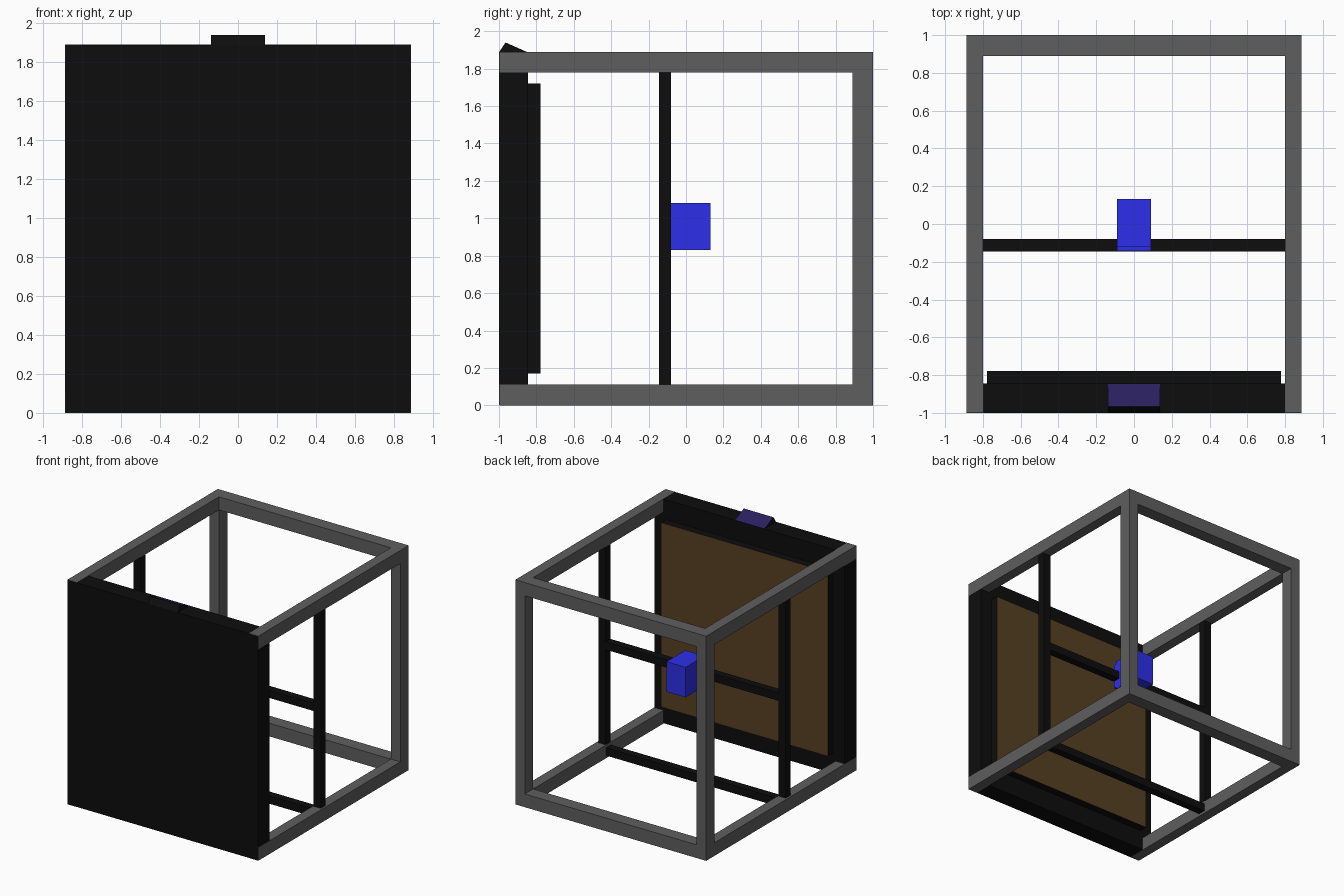
import bpy, bmesh

if "Cube" in bpy.data.objects:
    bpy.data.objects.remove(bpy.data.objects["Cube"])


def material(name, rgb):
    m = bpy.data.materials.new(name)
    m.diffuse_color = (*rgb, 1)
    m.use_nodes = True
    m.node_tree.nodes["Principled BSDF"].inputs["Base Color"].default_value = m.diffuse_color
    return m


GREY = material("frame_grey", (0.114, 0.114, 0.114))
BLACK = material("black", (0.004, 0.004, 0.004))
BROWN = material("brown", (0.093, 0.052, 0.015))
BLUE = material("blue", (0.026, 0.028, 0.82))
PURPLE = material("purple", (0.022, 0.014, 0.114))


def finish(name, bm, mats):
    bmesh.ops.recalc_face_normals(bm, faces=bm.faces)
    me = bpy.data.meshes.new(name)
    bm.to_mesh(me)
    bm.free()
    for m in mats:
        me.materials.append(m)
    ob = bpy.data.objects.new(name, me)
    bpy.context.collection.objects.link(ob)
    return ob


def box(name, x, y, z, mat, back_mat=None):
    """Box from (min, max) ranges; back_mat colours the +y face."""
    bm = bmesh.new()
    bmesh.ops.create_cube(bm, size=1)
    for v in bm.verts:
        v.co = [r[0] + (c + 0.5) * (r[1] - r[0]) for c, r in zip(v.co, (x, y, z))]
    if back_mat:
        bm.normal_update()
        for f in bm.faces:
            f.material_index = int(f.normal.y > 0.9)
    return finish(name, bm, [mat] + ([back_mat] if back_mat else []))


W, H = 0.888, 1.89      # half width and height of the frame
TX, T = 0.088, 0.111    # beam thickness in x, and in y / z

# Outer grey frame
for side, s in (("right", 1), ("left", -1)):
    x = sorted((s * (W - TX), s * W))
    for level, z in (("bottom", (0, T)), ("top", (H - T, H))):
        box(f"{side}_{level}_rail", x, (-0.998, 1), z, GREY)
    box(f"{side}_back_post", x, (1 - T, 1), (T, H - T), GREY)
    # Inner black uprights, centred on the side rails
    px = sorted((s * 0.805, s * 0.872))
    box(f"{side}_inner_post", px, (-0.145, -0.08), (T - 0.01, H - T + 0.01), BLACK)
for level, z in (("bottom", (0, T)), ("top", (H - T, H))):
    box(f"back_{level}_rail", (-W + TX, W - TX), (1 - T, 1), z, GREY)

# Front panel and its raised backing with a brown rear face
box("front_panel", (-W + 0.002, W - 0.002), (-1, -0.845), (0.002, H - 0.002), BLACK)
box("panel_backing", (-0.777, 0.777), (-0.85, -0.778), (0.17, 1.722), BLACK, BROWN)

# Cross bars between the uprights
box("middle_cross_bar", (-0.805, 0.805), (-0.145, -0.08), (0.912, 0.977), BLACK)
box("bottom_cross_bar", (-0.805, 0.805), (-0.145, -0.08), (0.022, 0.088), BLACK)

# Blue unit on the middle bar, with a thin front plate
box("control_box", (-0.089, 0.089), (-0.12, 0.132), (0.83, 1.083), BLUE)
box("control_box_plate", (-0.089, 0.089), (-0.142, -0.12), (0.85, 1.06), BLUE)

# Sloped display wedge on top of the panel
bm = bmesh.new()
profile = [(-1, H - 0.003), (-0.965, 1.94), (-0.845, H - 0.003)]
a, b = [[bm.verts.new((x, y, z)) for y, z in profile] for x in (-0.138, 0.138)]
bm.faces.new(a)
bm.faces.new(b)
for i in range(3):
    j = (i + 1) % 3
    f = bm.faces.new((a[i], a[j], b[j], b[i]))
    f.material_index = int(i == 1)
finish("display_wedge", bm, [BLACK, PURPLE])
